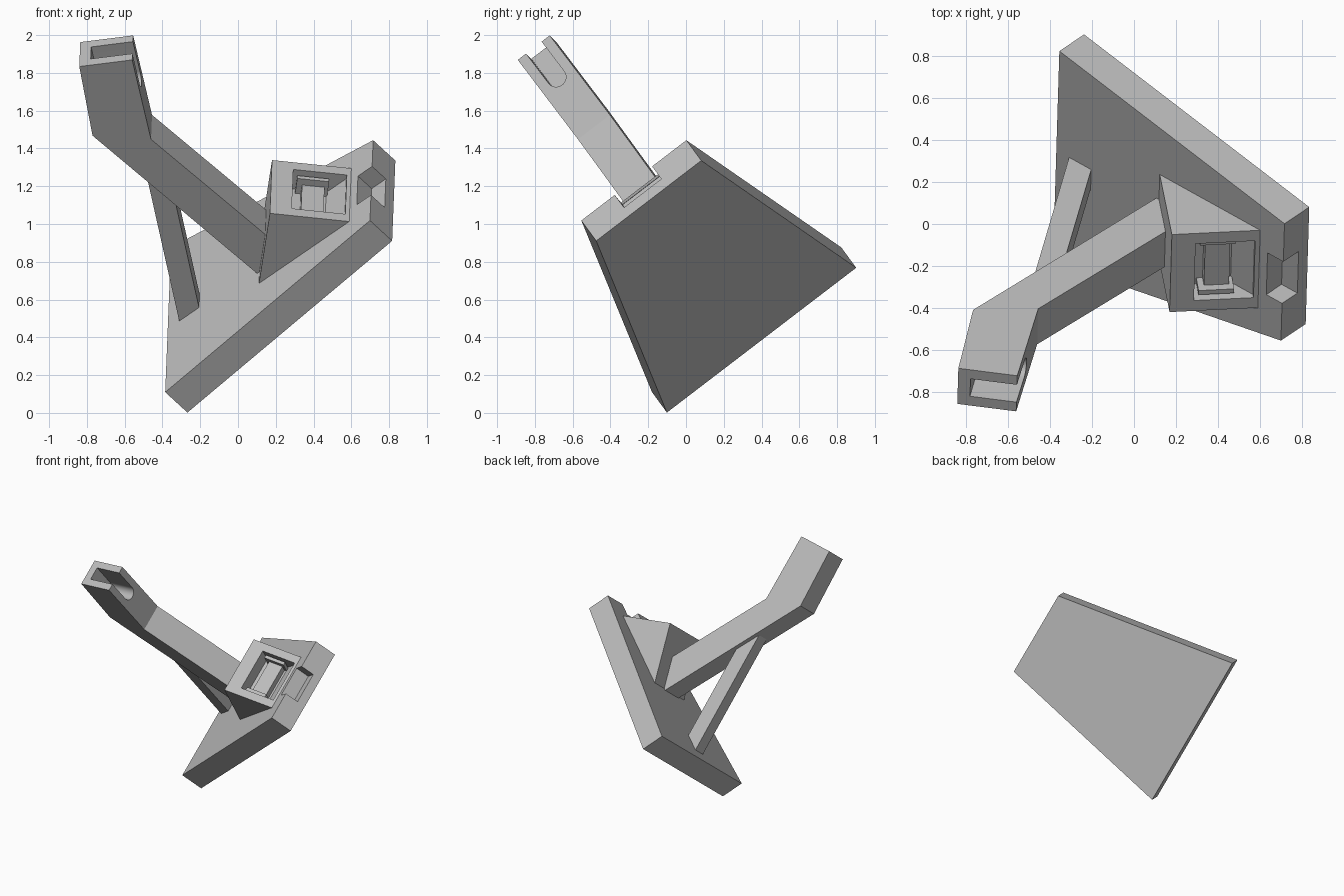
import bpy, math
from mathutils import Matrix, Vector

cube = bpy.data.objects.get("Cube")
if cube:
    bpy.data.objects.remove(cube, do_unlink=True)

grey = bpy.data.materials.new("plain grey")
grey.use_nodes = True
grey.diffuse_color = (0.5, 0.5, 0.5, 1)
grey.node_tree.nodes["Principled BSDF"].inputs["Base Color"].default_value = (0.5, 0.5, 0.5, 1)

# Tilted frame of the base plate: length, width and thickness axes
U = Vector((0.750, -0.416, 0.514)).normalized()
V = Vector((0.028, 0.792, 0.610))
V = (V - U * V.dot(U)).normalized()
W = U.cross(V)
FRAME = Matrix((U, V, W)).transposed().to_4x4()
FRAME.translation = (-0.2525, 0.40, 0.385)


def solid(name, near, far):
    """Close two matching rings of local points into a solid."""
    n = len(near)
    faces = [list(range(n)), list(range(2 * n - 1, n - 1, -1))]
    faces += [[(i + 1) % n, i, n + i, n + (i + 1) % n] for i in range(n)]
    mesh = bpy.data.meshes.new(name)
    mesh.from_pydata([FRAME @ Vector(p) for p in list(near) + list(far)], [], faces)
    obj = bpy.data.objects.new(name, mesh)
    bpy.context.collection.objects.link(obj)
    mesh.materials.append(grey)
    bpy.context.view_layer.objects.active = obj
    bpy.ops.object.select_all(action='DESELECT')
    obj.select_set(True)
    bpy.ops.object.mode_set(mode='EDIT')
    bpy.ops.mesh.select_all(action='SELECT')
    bpy.ops.mesh.normals_make_consistent(inside=False)
    bpy.ops.object.mode_set(mode='OBJECT')
    return obj


def prism(name, profile, v0, v1):
    """Side profile in length and height, extruded across the width."""
    return solid(name, [(u, v0, w) for u, w in profile], [(u, v1, w) for u, w in profile])


def cut(obj, cutter):
    cutter.hide_render = True
    mod = obj.modifiers.new("cut", 'BOOLEAN')
    mod.object, mod.operation, mod.solver = cutter, 'DIFFERENCE', 'EXACT'
    bpy.context.view_layer.objects.active = obj
    bpy.ops.object.modifier_apply(modifier=mod.name)
    bpy.data.objects.remove(cutter, do_unlink=True)


# Base plate: trapezoid with a rectangular notch in the short edge
T = 0.178
L = 1.436
outline = [(0, -0.631), (L, -0.35), (L, 0.35), (0, 0.631)]
base = solid("base_plate", [(u, v, 0) for u, v in outline], [(u, v, T) for u, v in outline])
cut(base, prism("notch_cutter", [(1.336, 0.068), (1.6, 0.068), (1.6, 0.4), (1.336, 0.4)], -0.127, 0.122))

# Wedge block with a pocket in its sloping face
apex, toe = Vector((1.002, 0.491)), Vector((1.286, T))
slope = (toe - apex).normalized()
inward = Vector((slope.y, -slope.x))


def on_slope(s0, s1, d0, d1):
    return [apex + slope * s + inward * d for s, d in ((s0, d0), (s1, d0), (s1, d1), (s0, d1))]


wedge = prism("wedge_block", [(0.649, T), apex, toe], -0.232, 0.232)
cut(wedge, prism("pocket_cutter", on_slope(0.115, 0.40, -0.05, 0.13), -0.17, 0.17))

# I-shaped insert inside the pocket
prism("insert_web", on_slope(0.17, 0.29, 0.07, 0.135), -0.15, 0.15)
for side, v in (("left", 0.135), ("right", -0.16)):
    prism("insert_flange_" + side, on_slope(0.14, 0.31, 0.03, 0.135), v, v + 0.025)

# Cranked arm rising from the plate
tip_out, tip_in = Vector((0.826, 1.822)), Vector((1.069, 1.674))
arm = prism("arm", [(0.632, T), (0.845, T), (0.795, 1.212), tip_in, tip_out, (0.575, 1.431)], -0.131, 0.082)

# Round-ended slot in the tip of the arm, open towards the wedge side
across = (tip_in - tip_out).normalized()
along = Vector((across.y, -across.x))
R, MID = 0.052, -0.024
ring = [(-0.1, MID - R), (-0.1, MID + R)]
ring += [(0.2 + R * math.sin(a), MID + R * math.cos(a))
         for a in (math.pi * i / 16 for i in range(17))]


def slot_ring(depth):
    pts = []
    for down, v in ring:
        p = tip_out + across * depth + along * down
        pts.append((p.x, v, p.y))
    return pts


cut(arm, solid("slot_cutter", slot_ring(0.06), slot_ring(0.45)))
bpy.ops.object.select_all(action='DESELECT')
arm.select_set(True)
bpy.context.view_layer.objects.active = arm
bpy.ops.object.shade_smooth_by_angle(angle=math.radians(25))

# Slanted brace from the plate to the back of the arm
prism("brace", [(0.081, T), (0.221, T), (0.65, 0.885), (0.65, 1.115)], -0.08, 0.037)
